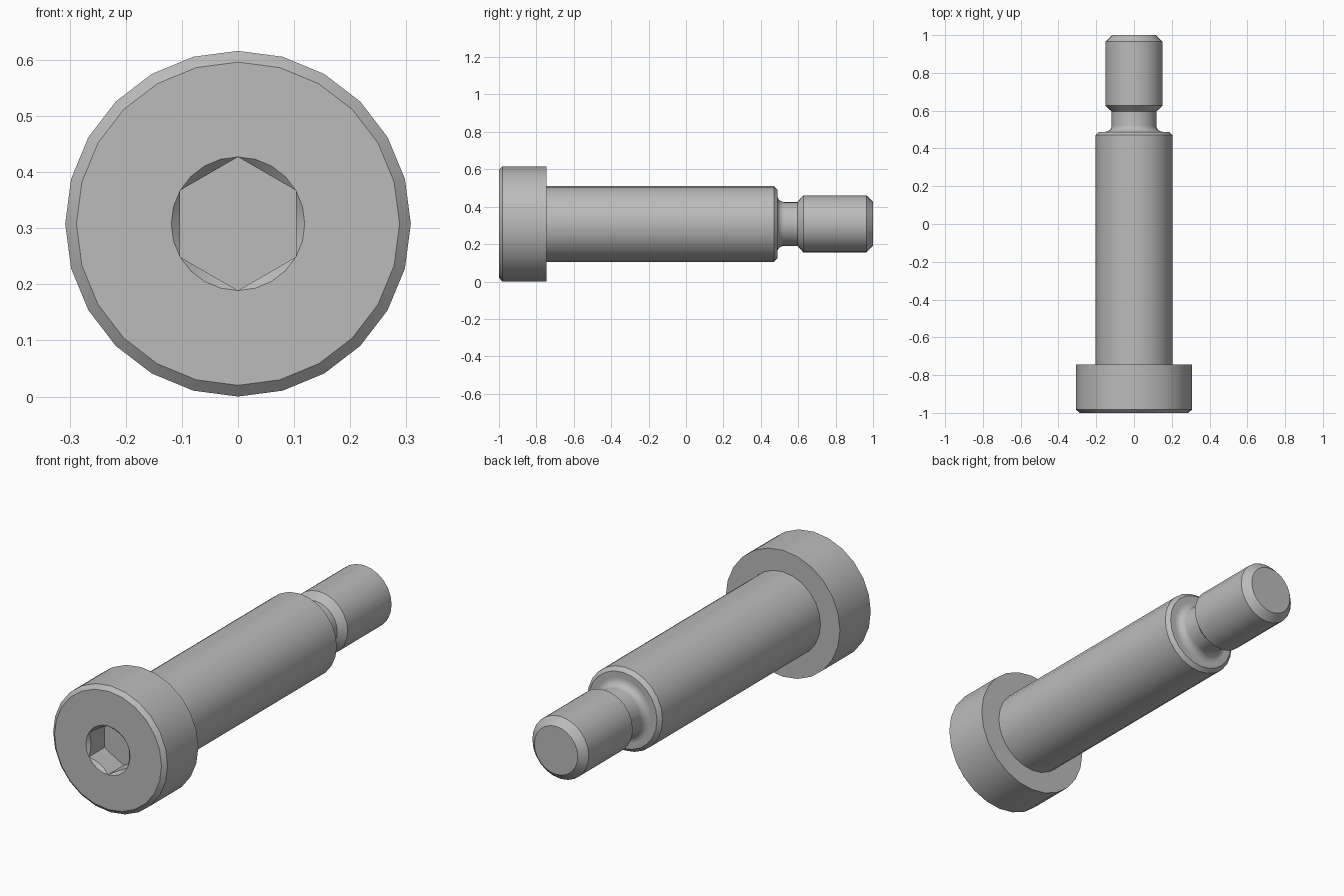
import bpy
import bmesh
from math import sin, cos, pi, radians

if "Cube" in bpy.data.objects:
    bpy.data.objects.remove(bpy.data.objects["Cube"], do_unlink=True)

SIDES = 24
HEAD_R = 0.308
SHANK_R = 0.203
NECK_R = 0.118
TIP_R = 0.152
SOCKET_R = 0.119
SOCKET_DEPTH = 0.12

steel = bpy.data.materials.new("grey steel")
steel.use_nodes = True
steel.diffuse_color = (0.5, 0.5, 0.5, 1)
steel.node_tree.nodes["Principled BSDF"].inputs["Base Color"].default_value = (0.5, 0.5, 0.5, 1)


def circle(r, y):
    """Ring of constant radius around the long axis."""
    return [(r, y)] * SIDES


def hexagon(y, chamfer=False):
    """Hexagonal ring; a chamfered one sinks where it leaves the circle."""
    ring = []
    for i in range(SIDES):
        off = (2 * pi * i / SIDES) % (pi / 3) - pi / 6
        r = SOCKET_R * cos(pi / 6) / cos(off)
        ring.append((r, y + (SOCKET_R - r if chamfer else 0)))
    return ring


def turned_part(name, rings, cap_start=False, cap_end=False):
    """Skin a sequence of rings along y, with optional flat ends."""
    bm = bmesh.new()
    loops = []
    for ring in rings:
        loops.append([bm.verts.new((r * sin(2 * pi * i / SIDES), y,
                                    HEAD_R + r * cos(2 * pi * i / SIDES)))
                      for i, (r, y) in enumerate(ring)])
    for a, b in zip(loops, loops[1:]):
        for i in range(SIDES):
            j = (i + 1) % SIDES
            bm.faces.new((a[i], b[i], b[j], a[j]))
    if cap_start:
        bm.faces.new(loops[0])
    if cap_end:
        bm.faces.new(loops[-1][::-1])
    bmesh.ops.remove_doubles(bm, verts=bm.verts[:], dist=0.0001)
    mesh = bpy.data.meshes.new(name)
    bm.to_mesh(mesh)
    bm.free()
    mesh.materials.append(steel)
    obj = bpy.data.objects.new(name, mesh)
    bpy.context.collection.objects.link(obj)
    bpy.ops.object.select_all(action="DESELECT")
    obj.select_set(True)
    bpy.context.view_layer.objects.active = obj
    bpy.ops.object.shade_smooth_by_angle(angle=radians(28))
    return obj


# Cap head: hex socket floor, walls, countersink, face, rim and underside
turned_part("head", [
    hexagon(-1 + SOCKET_DEPTH),
    hexagon(-1, chamfer=True),
    circle(SOCKET_R, -1),
    circle(HEAD_R - 0.02, -1),
    circle(HEAD_R, -0.982),
    circle(HEAD_R, -0.745),
    circle(SHANK_R, -0.745),
], cap_start=True)

# Smooth shoulder with a chamfered end
FILLET = 0.035
turned_part("shoulder", [
    circle(SHANK_R, -0.745),
    circle(SHANK_R, 0.47),
    circle(SHANK_R - 0.018, 0.488),
    circle(NECK_R + FILLET, 0.488),
])

# Undercut neck, blended into the shoulder by a fillet
fillet = [circle(NECK_R + FILLET * (1 - sin(t * pi / 12)),
                 0.488 + FILLET * (1 - cos(t * pi / 12))) for t in range(7)]
turned_part("neck", fillet + [circle(NECK_R, 0.595)])

# Threaded end, left plain, chamfered at both ends
turned_part("threaded_end", [
    circle(NECK_R, 0.595),
    circle(TIP_R, 0.627),
    circle(TIP_R, 0.965),
    circle(TIP_R - 0.035, 1),
], cap_end=True)
